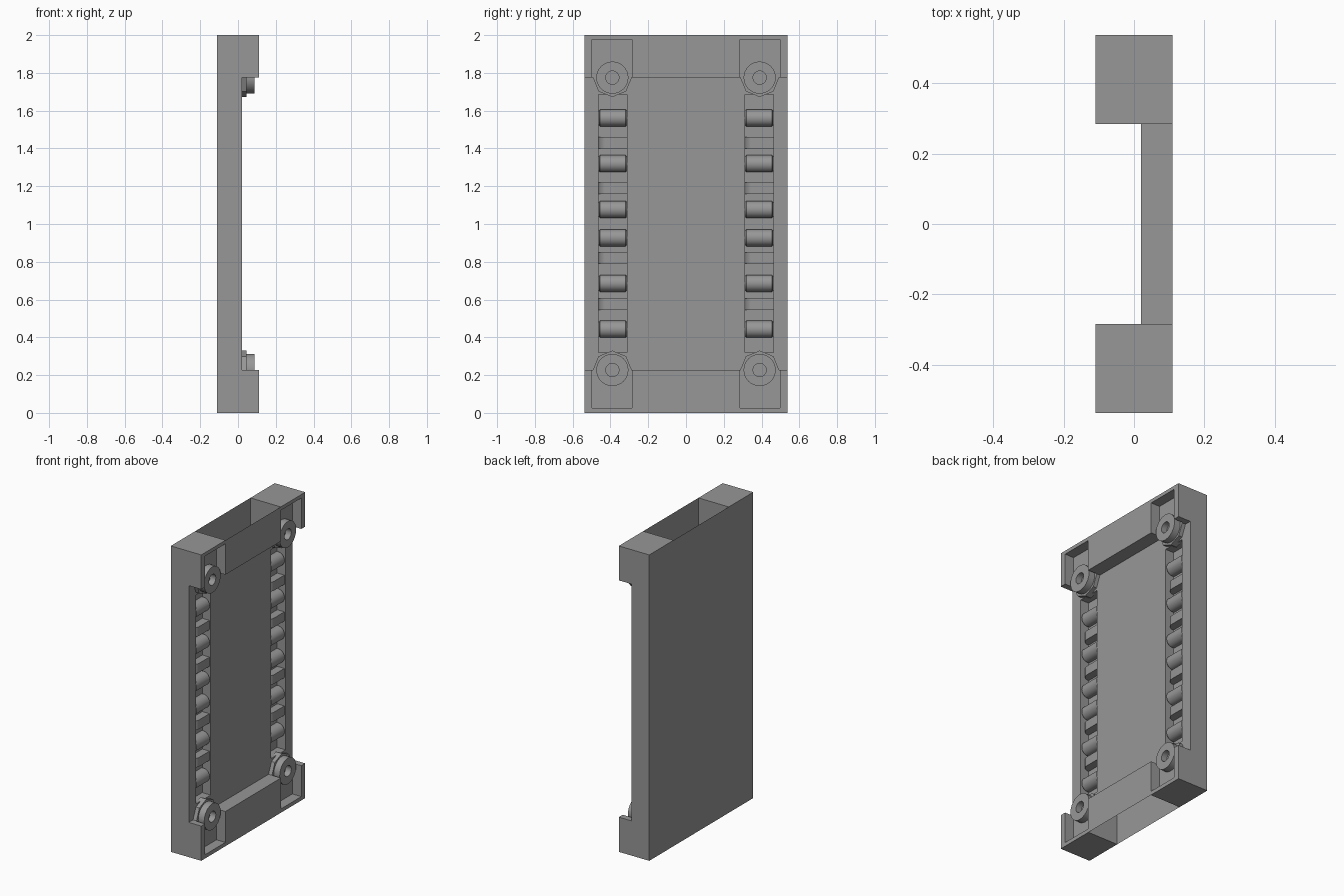
import bpy, bmesh, math
from mathutils import Vector, Matrix

if "Cube" in bpy.data.objects:
    bpy.data.objects.remove(bpy.data.objects["Cube"])

X0, X1, STEP = -0.11, 0.11, 0.02      # back face, front face, recessed face
YI, YO = 0.285, 0.537                 # inner and outer sides of the rails
ZB, ZT = 0.227, 1.775                 # steps at the two ends

# Dark grey for every part
grey = bpy.data.materials.new("dark_grey")
grey.diffuse_color = (0.31, 0.31, 0.31, 1)
grey.use_nodes = True
grey.node_tree.nodes["Principled BSDF"].inputs["Base Color"].default_value = grey.diffuse_color


def finish(name, bm, closed=True, smooth=False):
    bmesh.ops.remove_doubles(bm, verts=bm.verts, dist=1e-5)
    if closed:
        bmesh.ops.recalc_face_normals(bm, faces=bm.faces)
    me = bpy.data.meshes.new(name)
    bm.to_mesh(me)
    bm.free()
    me.materials.append(grey)
    ob = bpy.data.objects.new(name, me)
    bpy.context.collection.objects.link(ob)
    if smooth:
        bpy.ops.object.select_all(action='DESELECT')
        ob.select_set(True)
        bpy.context.view_layer.objects.active = ob
        bpy.ops.object.shade_smooth_by_angle(angle=math.radians(35))
    return ob


def prism(name, pts, move, smooth=False):
    bm = bmesh.new()
    f = bm.faces.new([bm.verts.new(p) for p in pts])
    r = bmesh.ops.extrude_face_region(bm, geom=[f])
    bmesh.ops.translate(bm, vec=move, verts=[v for v in r['geom'] if isinstance(v, bmesh.types.BMVert)])
    return finish(name, bm, smooth=smooth)


def box(name, lo, hi):
    bm = bmesh.new()
    lo, hi = Vector(lo), Vector(hi)
    bmesh.ops.create_cube(bm, size=1, matrix=Matrix.Translation((lo + hi) / 2) @ Matrix.Diagonal((*(hi - lo), 1)))
    return finish(name, bm)


def sheet(name, pts):
    bm = bmesh.new()
    a = [bm.verts.new((x, -YI, z)) for x, z in pts]
    b = [bm.verts.new((x, YI, z)) for x, z in pts]
    for i in range(len(pts) - 1):
        bm.faces.new((a[i], b[i], b[i + 1], a[i + 1]))
    return finish(name, bm, closed=False)


def lathe(name, prof, axis, loc, steps=32):
    # prof holds (radius, distance along axis)
    axis, loc = Vector(axis), Vector(loc)
    bm = bmesh.new()
    vs = [bm.verts.new(loc + axis * h + Vector((0, 0, r))) for r, h in prof]
    es = [bm.edges.new(p) for p in zip(vs, vs[1:])]
    bmesh.ops.spin(bm, geom=vs + es, cent=loc, axis=axis, angle=math.tau, steps=steps)
    return finish(name, bm, smooth=True)


def cut(target, cutter):
    cutter.hide_render = True
    cutter.hide_viewport = True
    m = target.modifiers.new("cut", 'BOOLEAN')
    m.operation, m.solver, m.object = 'DIFFERENCE', 'EXACT', cutter


# Hollow middle: stepped front panel and flat back panel, open at top and bottom
front = [(X1, 0), (X1, ZB), (STEP, ZB), (STEP, ZT), (X1, ZT), (X1, 2)]
sheet("front_panel", front)
sheet("back_panel", [(X0, 2), (X0, 0)])

FLOOR, POCKET = -0.04, 0.045
for s, side in ((-1, "left"), (1, "right")):
    # Side rail with thick ends
    rail = prism(side + "_rail", [(x, s * YI, z) for x, z in front + [(X0, 2), (X0, 0)]], (0, s * (YO - YI), 0))

    # Roller channel
    yc = s * 0.387
    cut(rail, box(side + "_channel_cutter", (FLOOR, yc - 0.075, 0.32), (0.05, yc + 0.075, 1.685)))

    # Corner pockets and bosses
    ys = sorted((s * 0.287, s * 0.497))
    for z, up, end in ((ZT, 1, "top"), (ZB, -1, "bottom")):
        zs = sorted((z - up * 0.1, z + up * 0.202))
        cut(rail, box(f"{side}_{end}_pocket_cutter", (POCKET, ys[0], zs[0]), (0.2, ys[1], zs[1])))
        yb = s * 0.39
        arc = [(yb + 0.103 * math.cos(a), z - up * 0.103 * math.sin(a))
               for a in (i * math.pi / 4 for i in range(5))]
        prism(f"{side}_{end}_boss_flange", [(0.0, y, zz) for y, zz in arc], (POCKET, 0, 0))
        lathe(f"{side}_{end}_boss", [(0, 0.048), (0.035, 0.048), (0.035, 0.088), (0.085, 0.088), (0.085, 0.044)],
              (1, 0, 0), (0, yb, z))

    # Rollers lying across the channel
    for i, z in enumerate((0.443, 0.686, 0.927, 1.077, 1.319, 1.561)):
        lathe(f"{side}_roller_{i + 1}", [(0, -0.074), (0.038, -0.074), (0.045, -0.067),
                                         (0.045, 0.067), (0.038, 0.074), (0, 0.074)],
              (0, 1, 0), (STEP - 0.046, yc, z))

    # Rounded ribs between the roller wells
    for i, z in enumerate((0.575, 0.82, 1.19, 1.43)):
        y0 = yc - 0.075
        rise = STEP - 0.008 - FLOOR
        pts = [(y0 + 0.045 * (1 - math.cos(a)), FLOOR + rise * math.sin(a))
               for a in (k * math.pi / 16 for k in range(9))]
        pts += [(y0 + 0.15, FLOOR + rise), (y0 + 0.15, FLOOR)]
        prism(f"{side}_rib_{i + 1}", [(x, y, z - 0.03) for y, x in pts], (0, 0, 0.06), smooth=True)
